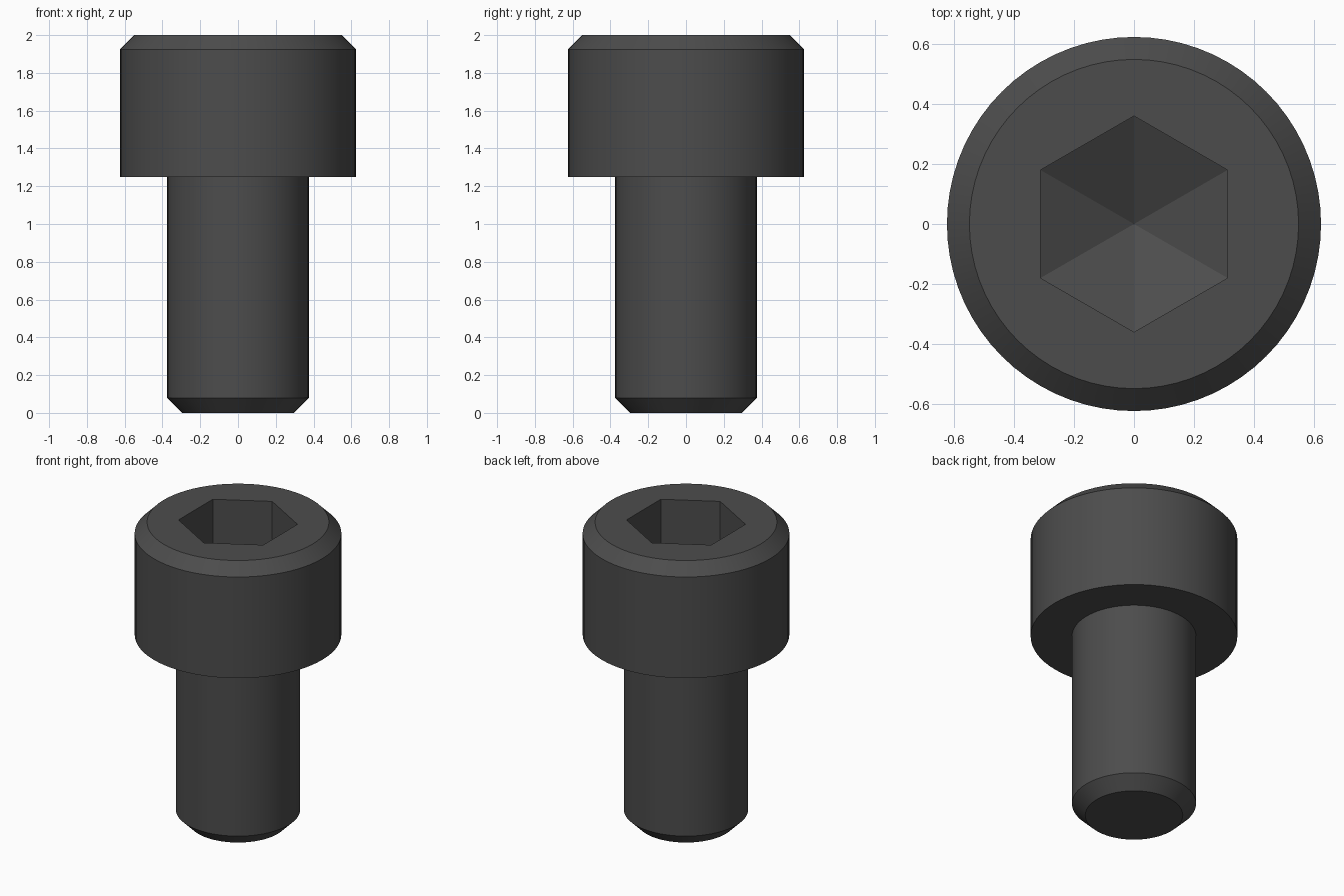
import bpy, bmesh
from math import sin, cos, pi, tan, radians

SEGMENTS = 72                      # divisible by six so the rim lines up with the socket
HEX_RADIUS = 0.625 / 3 ** 0.5      # corner radius for 0.625 across flats
SOCKET_FLOOR = 1.625
CONE_DEPTH = 0.3125 * tan(radians(30))

cube = bpy.data.objects.get("Cube")
if cube:
    bpy.data.objects.remove(cube, do_unlink=True)

steel = bpy.data.materials.new("black_steel")
colour = (0.073, 0.073, 0.073, 1)
steel.diffuse_color = colour
steel.use_nodes = True
bsdf = next(n for n in steel.node_tree.nodes if n.type == 'BSDF_PRINCIPLED')
bsdf.inputs["Base Color"].default_value = colour
bsdf.inputs["Roughness"].default_value = 0.5

bm = bmesh.new()


def ring(radius, z, count):
    """Circle of vertices, starting at +y."""
    angles = [pi / 2 + 2 * pi * i / count for i in range(count)]
    return [bm.verts.new((radius * cos(a), radius * sin(a), z)) for a in angles]


def bridge(lower, upper):
    n = len(lower)
    for i in range(n):
        j = (i + 1) % n
        bm.faces.new((lower[i], lower[j], upper[j], upper[i]))


# Chamfered shank and head as one turned profile
profile = [(0.295, 0), (0.375, 0.08), (0.375, 1.25),
           (0.625, 1.25), (0.625, 1.925), (0.55, 2)]
rings = [ring(r, z, SEGMENTS) for r, z in profile]
for lower, upper in zip(rings, rings[1:]):
    bridge(lower, upper)
bm.faces.new(rings[0][::-1])

# Hexagonal socket with a drilled conical floor
mouth = ring(HEX_RADIUS, 2, 6)
floor = ring(HEX_RADIUS, SOCKET_FLOOR, 6)
bridge(mouth, floor)
tip = bm.verts.new((0, 0, SOCKET_FLOOR - CONE_DEPTH))
for i in range(6):
    bm.faces.new((floor[i], floor[(i + 1) % 6], tip))

# Flat top around the socket, one face per hexagon side
step = SEGMENTS // 6
for i in range(6):
    arc = [rings[-1][(i * step + k) % SEGMENTS] for k in range(step + 1)]
    bm.faces.new(arc + [mouth[(i + 1) % 6], mouth[i]])

bmesh.ops.recalc_face_normals(bm, faces=bm.faces[:])
mesh = bpy.data.meshes.new("socket_head_bolt")
bm.to_mesh(mesh)
bm.free()
mesh.materials.append(steel)
bolt = bpy.data.objects.new("socket_head_bolt", mesh)
bpy.context.collection.objects.link(bolt)

# Smooth round walls with crisp chamfers and socket edges
bpy.ops.object.select_all(action='DESELECT')
bolt.select_set(True)
bpy.context.view_layer.objects.active = bolt
bpy.ops.object.shade_smooth_by_angle(angle=radians(20))
